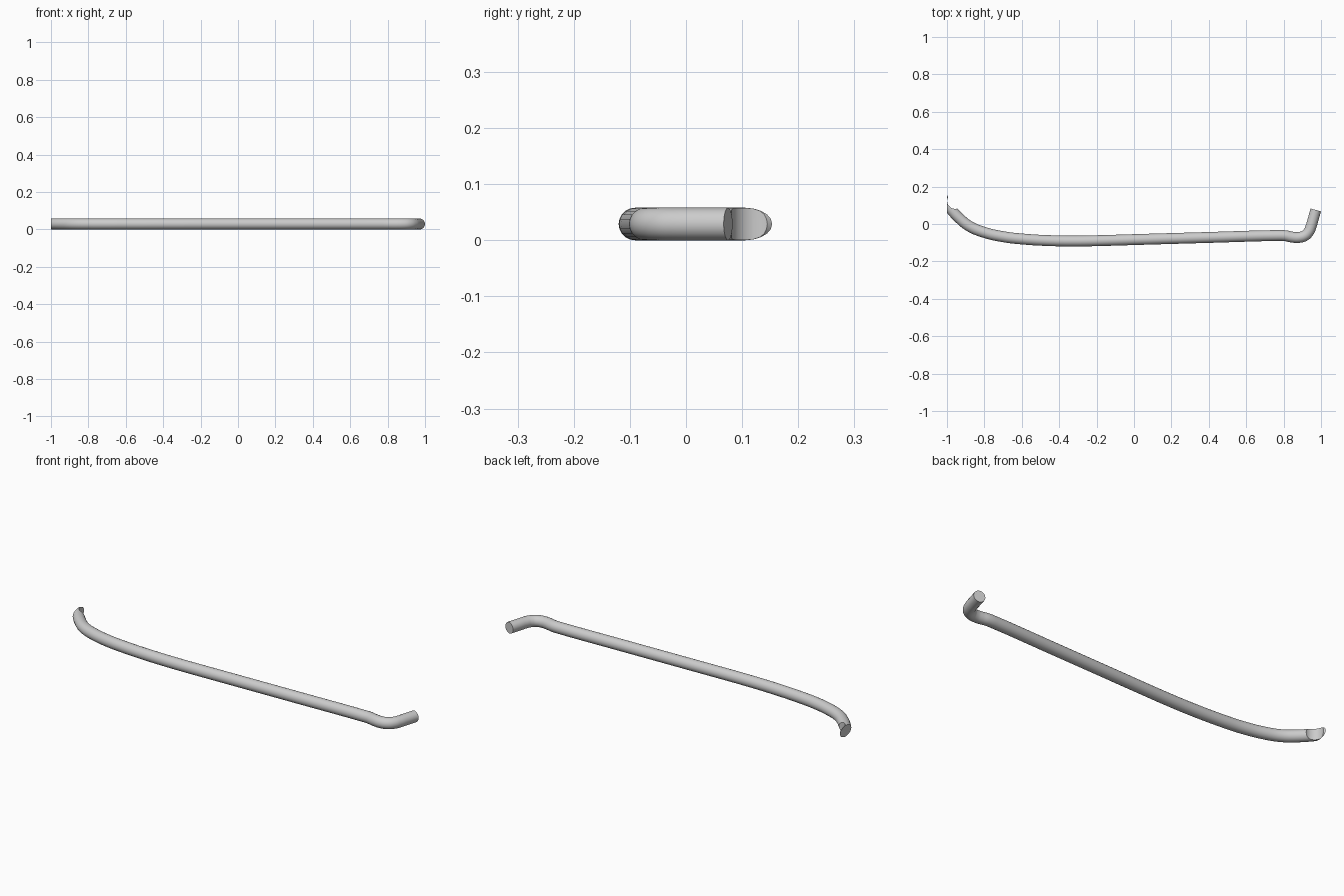
import bpy, bmesh
from mathutils import Vector

if "Cube" in bpy.data.objects:
    bpy.data.objects.remove(bpy.data.objects["Cube"])

R = 0.029

# bent rod: centreline in plan (x, y), round section
path = [(-1.045, 0.165), (-0.976, 0.076), (-0.933, 0.03), (-0.88, -0.012),
        (-0.8, -0.045), (-0.7, -0.068), (-0.6, -0.08), (-0.45, -0.089),
        (-0.3, -0.091), (-0.15, -0.088), (0.0, -0.0835), (0.4, -0.072), (0.76, -0.062),
        (0.81, -0.063), (0.845, -0.070), (0.88, -0.072), (0.912, -0.063),
        (0.933, -0.043), (0.945, -0.018), (0.957, 0.022), (0.972, 0.075)]
curve = bpy.data.curves.new("bent_rod_path", 'CURVE')
curve.dimensions = '3D'
curve.bevel_depth = R
curve.bevel_resolution = 8
curve.resolution_u = 5
curve.use_fill_caps = True
spline = curve.splines.new('BEZIER')
spline.bezier_points.add(len(path) - 1)
for p, (x, y) in zip(spline.bezier_points, path):
    p.co = (x, y, R)
    p.handle_left_type = p.handle_right_type = 'AUTO'
tmp = bpy.data.objects.new("path_helper", curve)
bpy.context.collection.objects.link(tmp)
bpy.context.view_layer.update()
mesh = bpy.data.meshes.new_from_object(tmp.evaluated_get(bpy.context.evaluated_depsgraph_get()))
bpy.data.objects.remove(tmp)
bm = bmesh.new()
bm.from_mesh(mesh)
bmesh.ops.remove_doubles(bm, verts=bm.verts, dist=1e-5)
# trim the left end flat at x = -1
cut = bmesh.ops.bisect_plane(bm, geom=bm.verts[:] + bm.edges[:] + bm.faces[:],
                             plane_co=(-1, 0, 0), plane_no=(-1, 0, 0), clear_outer=True)
bmesh.ops.holes_fill(bm, edges=[e for e in bm.edges if e.is_boundary], sides=0)
bmesh.ops.recalc_face_normals(bm, faces=bm.faces)
bm.to_mesh(mesh)
bm.free()
rod = bpy.data.objects.new("bent_rod", mesh)
bpy.context.collection.objects.link(rod)

# concave notch in the left end, cut by an upright cylinder
bpy.ops.mesh.primitive_cylinder_add(vertices=48, radius=0.043, depth=0.3,
                                    location=(-0.956, 0.124, R))
cutter = bpy.context.object
cutter.name = "notch_cutter"
cutter.hide_render = True
mod = rod.modifiers.new("notch", 'BOOLEAN')
mod.object = cutter
mod.operation = 'DIFFERENCE'
mod.solver = 'EXACT'
bpy.ops.object.select_all(action='DESELECT')
bpy.context.view_layer.objects.active = rod
rod.select_set(True)
bpy.ops.object.modifier_apply(modifier="notch")
bpy.data.objects.remove(cutter)
bpy.ops.object.shade_smooth_by_angle(angle=0.6)
